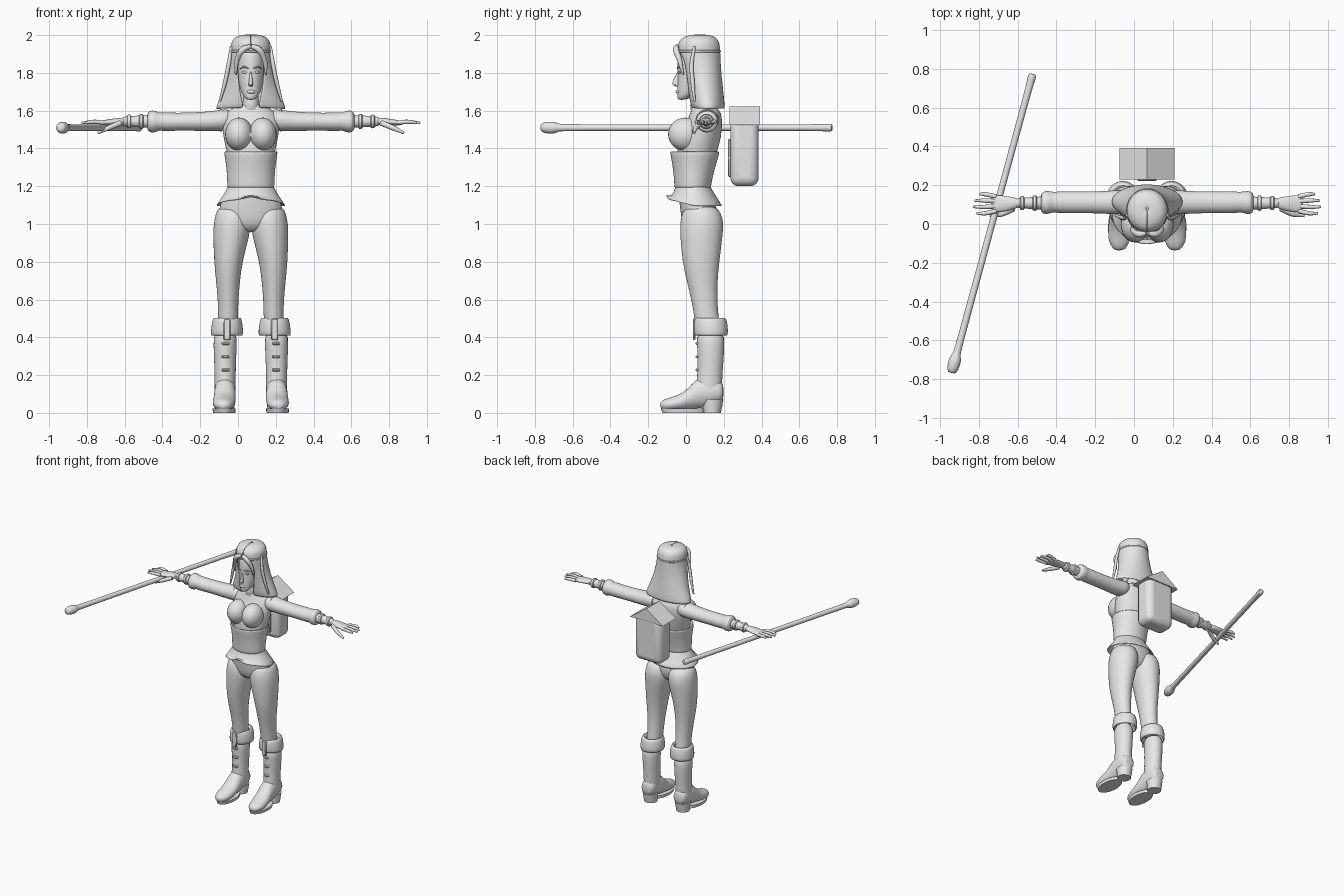
import bpy
import math
from mathutils import Vector

old_cube = bpy.data.objects.get("Cube")
if old_cube:
    bpy.data.objects.remove(old_cube, do_unlink=True)

# The figure stands beside the centre line, balanced by the staff
CENTRE = Vector((0.068, 0, 0))

grey = bpy.data.materials.new("pale_grey")
grey.use_nodes = True
grey.diffuse_color = (0.8, 0.8, 0.8, 1)
grey.node_tree.nodes["Principled BSDF"].inputs["Base Color"].default_value = grey.diffuse_color


def finish(obj, name, mirror=False, smooth=0, thick=0, location=CENTRE):
    """Name, place, colour and shade a part, and add its modifiers."""
    obj.name = name
    obj.location = location
    obj.data.materials.clear()
    obj.data.materials.append(grey)
    bpy.ops.object.select_all(action='DESELECT')
    obj.select_set(True)
    bpy.context.view_layer.objects.active = obj
    bpy.ops.object.shade_smooth_by_angle(angle=math.radians(50))
    if thick:
        shell = obj.modifiers.new("Shell", 'SOLIDIFY')
        shell.thickness = thick
        shell.offset = -1
    if smooth:
        sub = obj.modifiers.new("Smooth", 'SUBSURF')
        sub.levels = sub.render_levels = smooth
    if mirror:
        obj.modifiers.new("Mirror", 'MIRROR')
    return obj


def make_mesh(name, verts, faces):
    mesh = bpy.data.meshes.new(name)
    mesh.from_pydata(verts, [], faces)
    mesh.update()
    obj = bpy.data.objects.new(name, mesh)
    bpy.context.collection.objects.link(obj)
    return obj


def loft(name, sections, axis='z', gaps=None, caps=True, sides=24, shape=None, smooth=1, **options):
    """Skin ellipses given as (position, low, high, low, high) along an axis.
    With gaps (degrees either side of the front) the skin stays open there."""
    verts, faces = [], []
    count = sides + 1 if gaps else sides
    for row, (t, a0, a1, b0, b1) in enumerate(sections):
        gap = math.radians(gaps[row]) if gaps else 0
        for k in range(count):
            ang = gap + (math.tau - gap * 2) * k / sides
            a = (a0 + a1) / 2 + (a1 - a0) / 2 * math.sin(ang)
            b = (b0 + b1) / 2 - (b1 - b0) / 2 * math.cos(ang)
            co = Vector({'z': (a, b, t), 'y': (a, t, b), 'x': (t, a, b)}[axis])
            verts.append(shape(co) if shape else co)
    for row in range(len(sections) - 1):
        for k in range(sides):
            n = (k + 1) % count
            faces.append((row * count + k, row * count + n,
                          (row + 1) * count + n, (row + 1) * count + k))
    if caps:
        faces.append(tuple(reversed(range(count))))
        faces.append(tuple(range(len(verts) - count, len(verts))))
    obj = make_mesh(name, verts, faces)
    # Make every skin face outward
    bpy.context.view_layer.objects.active = obj
    bpy.ops.object.mode_set(mode='EDIT')
    bpy.ops.mesh.select_all(action='SELECT')
    bpy.ops.mesh.normals_make_consistent(inside=False)
    bpy.ops.object.mode_set(mode='OBJECT')
    return finish(obj, name, smooth=smooth, **options)


def even(rows):
    """Turn (position, half width, front, back) into centred sections."""
    return [(t, -w, w, front, back) for t, w, front, back in rows]


def rod(rows, y=0, z=0):
    """Round sections from (position, radius)."""
    return [(t, y - r, y + r, z - r, z + r) for t, r in rows]


def ball(name, position, size, **options):
    bpy.ops.mesh.primitive_uv_sphere_add(segments=24, ring_count=14)
    obj = bpy.context.object
    for v in obj.data.vertices:
        v.co = v.co * Vector(size) + Vector(position)
    return finish(obj, name, **options)


def box(name, low, high, bevel=0.005, **options):
    bpy.ops.mesh.primitive_cube_add(size=1)
    obj = bpy.context.object
    low, high = Vector(low), Vector(high)
    for v in obj.data.vertices:
        v.co = v.co * (high - low) + (low + high) / 2
    mod = obj.modifiers.new("Bevel", 'BEVEL')
    mod.width = bevel
    mod.segments = 4 if bevel > 0.01 else 1
    return finish(obj, name, **options)


def tube(name, points, radii, **options):
    """A tapering round strand through the points."""
    curve = bpy.data.curves.new(name, 'CURVE')
    curve.dimensions = '3D'
    curve.bevel_depth = 1
    curve.bevel_resolution = 3
    curve.use_fill_caps = True
    spline = curve.splines.new('BEZIER')
    spline.bezier_points.add(len(points) - 1)
    for p, co, r in zip(spline.bezier_points, points, radii):
        p.co, p.radius = co, r
        p.handle_left_type = p.handle_right_type = 'AUTO'
    spline.resolution_u = 6
    obj = bpy.data.objects.new(name, curve)
    bpy.context.collection.objects.link(obj)
    bpy.ops.object.select_all(action='DESELECT')
    obj.select_set(True)
    bpy.context.view_layer.objects.active = obj
    bpy.ops.object.convert(target='MESH')
    return finish(bpy.context.object, name, **options)


# Torso, bust, corset and flared skirt
loft("torso", even([(1.18, .11, -.04, .12), (1.3, .113, -.045, .14), (1.38, .128, -.05, .165),
                    (1.46, .147, -.04, .188), (1.54, .155, 0, .193), (1.59, .14, .025, .188),
                    (1.62, .08, .03, .16), (1.64, .045, .03, .12)]))
ball("bust", (.063, -.003, 1.475), (.073, .092, .088), mirror=True)
loft("corset", even([(1.19, .116, -.052, .124), (1.22, .116, -.053, .125), (1.3, .12, -.06, .145),
                     (1.36, .13, -.072, .163), (1.385, .134, -.075, .17)]), caps=False, thick=.01)


def skirt_hem(co):
    # Hem rises to the front, with a small notch in the middle
    if co.z < 1.12 and co.y < .05:
        co.z += (.05 - co.y) * .27
        if abs(co.x) < .01:
            co.z += .035
    return co


loft("skirt", even([(1.21, .117, -.052, .125), (1.185, .128, -.06, .136), (1.14, .155, -.08, .165),
                    (1.095, .187, -.105, .195)]), caps=False, thick=.01, shape=skirt_hem)

# Hips and legs
loft("hips", even([(.955, .05, .01, .12), (1, .15, -.022, .16), (1.07, .183, -.03, .17),
                   (1.15, .14, -.04, .145), (1.21, .105, -.04, .11)]))
loft("leg", [(1.1, .02, .17, 0, .16), (1.05, .002, .188, -.025, .19), (1, 0, .198, -.032, .2),
             (.94, .006, .2, -.032, .195), (.8, .045, .195, -.02, .177), (.7, .057, .185, .003, .167),
             (.6, .066, .175, .028, .166), (.5, .068, .172, .045, .172), (.42, .07, .18, .055, .19)],
     mirror=True)

# Boots: shaft, turned-down cuff, foot, sole, heel and buckles
loft("boot_shaft", [(.44, .074, .198, .055, .203), (.36, .074, .198, .058, .203), (.28, .078, .195, .062, .2),
                    (.2, .08, .192, .06, .192), (.12, .08, .192, .05, .192), (.07, .085, .19, .05, .185)],
     mirror=True)
loft("boot_cuff", [(.44, .075, .195, .07, .2), (.4, .05, .206, .052, .213), (.415, .038, .214, .04, .224),
                   (.46, .042, .209, .04, .222), (.5, .05, .202, .044, .215), (.508, .06, .19, .055, .2),
                   (.49, .07, .175, .07, .18)], caps=False, mirror=True)
box("cuff_flap", (.108, .036, .385), (.145, .05, .5), mirror=True)
loft("boot_foot", [(.2, .1, .175, .07, .15), (.18, .085, .19, .05, .18), (.11, .08, .194, .03, .2),
                   (.05, .08, .194, .022, .18), (.01, .08, .198, .018, .125), (-.04, .082, .203, .012, .095),
                   (-.09, .09, .2, .01, .08), (-.12, .105, .182, .015, .07), (-.137, .125, .165, .025, .055)],
     axis='y', mirror=True)
loft("boot_sole", [(0, .083, .2, -.125, .1), (.022, .08, .203, -.132, .1)], smooth=0, mirror=True)
loft("boot_heel", [(0, .09, .187, .09, .185), (.07, .082, .194, .085, .198)], smooth=0, mirror=True)
for level in range(3):
    z = .22 + level * .07
    box("boot_buckle", (.112, .05, z), (.155, .07, z + .015), mirror=True)

# Arms: sleeve with gathered cuff, forearm and bracelets
loft("sleeve", [(.1, .05, .18, 1.5, 1.61), (.15, .048, .175, 1.492, 1.607), (.24, .055, .168, 1.492, 1.592),
                (.4, .057, .168, 1.495, 1.588), (.46, .055, .168, 1.49, 1.592), (.485, .062, .165, 1.497, 1.588),
                (.51, .05, .172, 1.482, 1.603), (.54, .052, .168, 1.485, 1.6), (.55, .07, .15, 1.505, 1.58)],
     axis='x', mirror=True)
loft("forearm", rod([(.5, .036), (.58, .033), (.64, .027), (.69, .026)], .108, 1.543), axis='x', mirror=True)
for x, size in ((.58, .041), (.645, .037)):
    loft("bracelet", rod([(x - .012, size - .01), (x - .01, size), (x + .01, size), (x + .012, size - .01)],
                         .108, 1.543), axis='x', mirror=True)
loft("shoulder_seam", rod([(.15, .05), (.152, .061), (.164, .061), (.168, .05)], .112, 1.549),
     axis='x', mirror=True)

# Hands
loft("palm", [(.66, .085, .132, 1.522, 1.565), (.7, .072, .14, 1.524, 1.562), (.75, .062, .148, 1.522, 1.555),
              (.79, .06, .148, 1.522, 1.548), (.805, .066, .142, 1.527, 1.543)], axis='x', mirror=True)
for i, reach in enumerate((.88, .897, .89, .865)):
    y = .067 + i * .025
    tip = y + (i - 1.5) * .008
    tube("finger", [(.78, y, 1.537), (.84, tip, 1.541), (reach, tip, 1.535)], (.012, .011, .006), mirror=True)
tube("thumb", [(.69, .08, 1.535), (.75, .052, 1.51), (.81, .042, 1.482)], (.015, .014, .007), mirror=True)

# Neck, head and face
loft("neck", even([(1.58, .06, .02, .14), (1.63, .041, .025, .115), (1.72, .04, .02, .11)]))
loft("head", even([(1.657, .018, -.042, -.005), (1.67, .034, -.048, .03), (1.7, .053, -.046, .08),
                   (1.75, .066, -.046, .13), (1.81, .073, -.044, .15), (1.87, .074, -.047, .16),
                   (1.93, .068, -.035, .15), (1.97, .04, 0, .11)]))
loft("nose", even([(1.727, .008, -.05, -.03), (1.735, .015, -.073, -.03), (1.748, .012, -.076, -.03),
                   (1.78, .007, -.058, -.03), (1.81, .006, -.045, -.03)]), sides=12)
ball("lips", (0, -.043, 1.7), (.022, .012, .01))
ball("eye", (.031, -.032, 1.803), (.015, .01, .007), mirror=True)
tube("brow", [(.012, -.045, 1.822), (.035, -.041, 1.832), (.057, -.025, 1.822)], (.003, .005, .002), mirror=True)

# Long hair open around the face, with band, fringe and side strands
loft("hair", even([(1.61, .188, .025, .207), (1.66, .168, .012, .202), (1.72, .145, 0, .196),
                   (1.8, .122, -.02, .187), (1.87, .11, -.038, .183), (1.9, .108, -.045, .182),
                   (1.93, .107, -.045, .181), (1.965, .104, -.04, .177), (1.99, .085, -.02, .158),
                   (2.003, .045, .03, .12), (2.003, .003, .07, .08)]),
     gaps=(11, 17, 25, 36, 40, 30, 1, 0, 0, 0, 0), caps=False, sides=32, thick=.012)
loft("hair_band", even([(1.907, .107, -.045, .18), (1.909, .111, -.05, .186), (1.919, .111, -.05, .186),
                        (1.921, .107, -.045, .18)]), caps=False)
tube("fringe", [(.004, -.045, 1.94), (.04, -.053, 1.925), (.072, -.035, 1.87), (.08, -.015, 1.79)],
     (.012, .017, .014, .005), mirror=True)
tube("side_strand", [(.104, .045, 1.94), (.117, .03, 1.85), (.137, .035, 1.75), (.164, .045, 1.65)],
     (.007, .011, .011, .006), mirror=True)

# Backpack with gabled lid
box("backpack_body", (-.115, .235, 1.2), (.115, .385, 1.56), bevel=.045)
box("backpack_pad", (-.05, .222, 1.25), (.05, .24, 1.45))
lid = make_mesh("backpack_lid",
                [(x, y, z) for y in (.23, .392) for x, z in ((-.142, 1.525), (.142, 1.525), (0, 1.622))],
                [(0, 1, 2), (5, 4, 3), (0, 3, 4, 1), (1, 4, 5, 2), (2, 5, 3, 0)])
finish(lid, "backpack_lid")

# Staff with a bulb at the front end and a knob behind
staff = loft("staff", rod([(-.8, .015), (-.79, .027), (-.75, .033), (-.72, .031), (-.7, .02), (-.69, .018),
                           (0, .017), (.755, .017), (.76, .021), (.79, .021), (.8, .018)]),
             axis='y', location=(-.732, .003, 1.51))
staff.rotation_euler.z = -math.radians(15.2)
